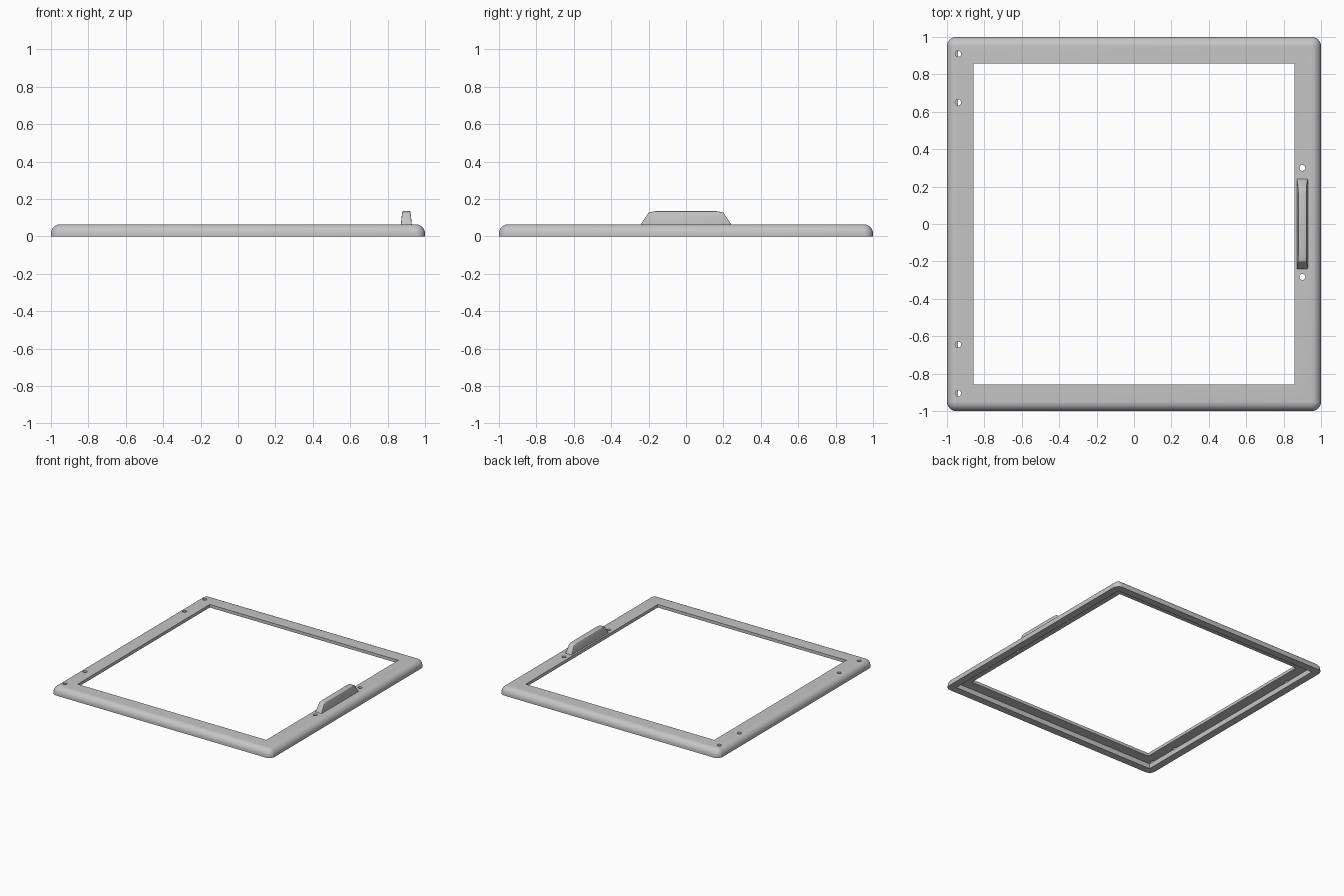
import bpy
import bmesh
from math import sin, cos, pi, radians
from mathutils import Matrix

cube = bpy.data.objects.get("Cube")
if cube:
    bpy.data.objects.remove(cube, do_unlink=True)

# Single light grey plastic
grey = bpy.data.materials.new("light_grey")
grey.use_nodes = True
colour = (0.56, 0.56, 0.56, 1)
grey.diffuse_color = colour
grey.node_tree.nodes["Principled BSDF"].inputs["Base Color"].default_value = colour

TOP, CEILING, ROUND = 0.065, 0.04, 0.05
OPENING, LIP = 0.857, 0.94
STEPS = 8


def make_object(name, bm):
    bmesh.ops.recalc_face_normals(bm, faces=bm.faces[:])
    mesh = bpy.data.meshes.new(name)
    bm.to_mesh(mesh)
    bm.free()
    mesh.materials.append(grey)
    obj = bpy.data.objects.new(name, mesh)
    bpy.context.collection.objects.link(obj)
    return obj


def activate(obj):
    bpy.ops.object.select_all(action='DESELECT')
    obj.select_set(True)
    bpy.context.view_layer.objects.active = obj


def square_ring(bm, half, z, radius):
    """Square loop of vertices with rounded corners."""
    ring = []
    for corner in range(4):
        mid = pi / 4 + corner * pi / 2
        cx = (half - radius) * (1 if cos(mid) > 0 else -1)
        cy = (half - radius) * (1 if sin(mid) > 0 else -1)
        for i in range(STEPS + 1):
            a = corner * pi / 2 + i / STEPS * pi / 2
            ring.append(bm.verts.new((cx + radius * cos(a), cy + radius * sin(a), z)))
    return ring


# Frame: cross-section of half size, height and corner radius, swept round
section = [(1, 0, ROUND)]
for i in range(STEPS + 1):
    a = i / STEPS * pi / 2
    inset = ROUND * (1 - cos(a))
    section.append((1 - inset, TOP - ROUND + ROUND * sin(a), ROUND - inset))
section += [(OPENING, TOP, 0), (OPENING, CEILING, 0), (LIP, CEILING, 0), (LIP, 0, 0)]

bm = bmesh.new()
rings = [square_ring(bm, *s) for s in section]
count = len(rings[0])
for k, ring in enumerate(rings):
    following = rings[(k + 1) % len(rings)]
    for i in range(count):
        j = (i + 1) % count
        bm.faces.new((ring[i], ring[j], following[j], following[i]))
bmesh.ops.remove_doubles(bm, verts=bm.verts[:], dist=0.0001)
frame = make_object("frame", bm)

# Screw holes: four on the hinge side, two beside the handle
holes = [(-0.94, y) for y in (0.91, 0.65, -0.645, -0.905)] + [(0.9, 0.3), (0.9, -0.283)]
bm = bmesh.new()
for x, y in holes:
    bmesh.ops.create_cone(bm, cap_ends=True, segments=20, radius1=0.016, radius2=0.016,
                          depth=0.062, matrix=Matrix.Translation((x, y, 0.069)))
cutter = make_object("hole_cutter", bm)
cutter.hide_render = True

activate(frame)
cut = frame.modifiers.new("holes", 'BOOLEAN')
cut.operation = 'DIFFERENCE'
cut.solver = 'EXACT'
cut.object = cutter
bpy.ops.object.modifier_apply(modifier=cut.name)
bpy.data.objects.remove(cutter, do_unlink=True)
bpy.ops.object.shade_smooth_by_angle(angle=radians(30))

# Handle: chamfered side profile, narrowing towards the top
half_profile = [(0.245, TOP - 0.005), (0.2, 0.128), (0.165, 0.135)]
profile = half_profile + [(-y, z) for y, z in reversed(half_profile)]
bm = bmesh.new()
sides = []
for side in (-1, 1):
    sides.append([bm.verts.new((0.9 + side * (0.029 - 0.1 * (z - TOP)), y, z))
                  for y, z in profile])
left, right = sides
bm.faces.new(left)
bm.faces.new(right)
for i in range(len(profile)):
    j = (i + 1) % len(profile)
    bm.faces.new((left[i], left[j], right[j], right[i]))
handle = make_object("handle", bm)
activate(handle)
bevel = handle.modifiers.new("soft_edges", 'BEVEL')
bevel.width = 0.005
bevel.segments = 3
bevel.limit_method = 'ANGLE'
bevel.angle_limit = radians(40)
bpy.ops.object.modifier_apply(modifier=bevel.name)
bpy.ops.object.shade_smooth_by_angle(angle=radians(30))
